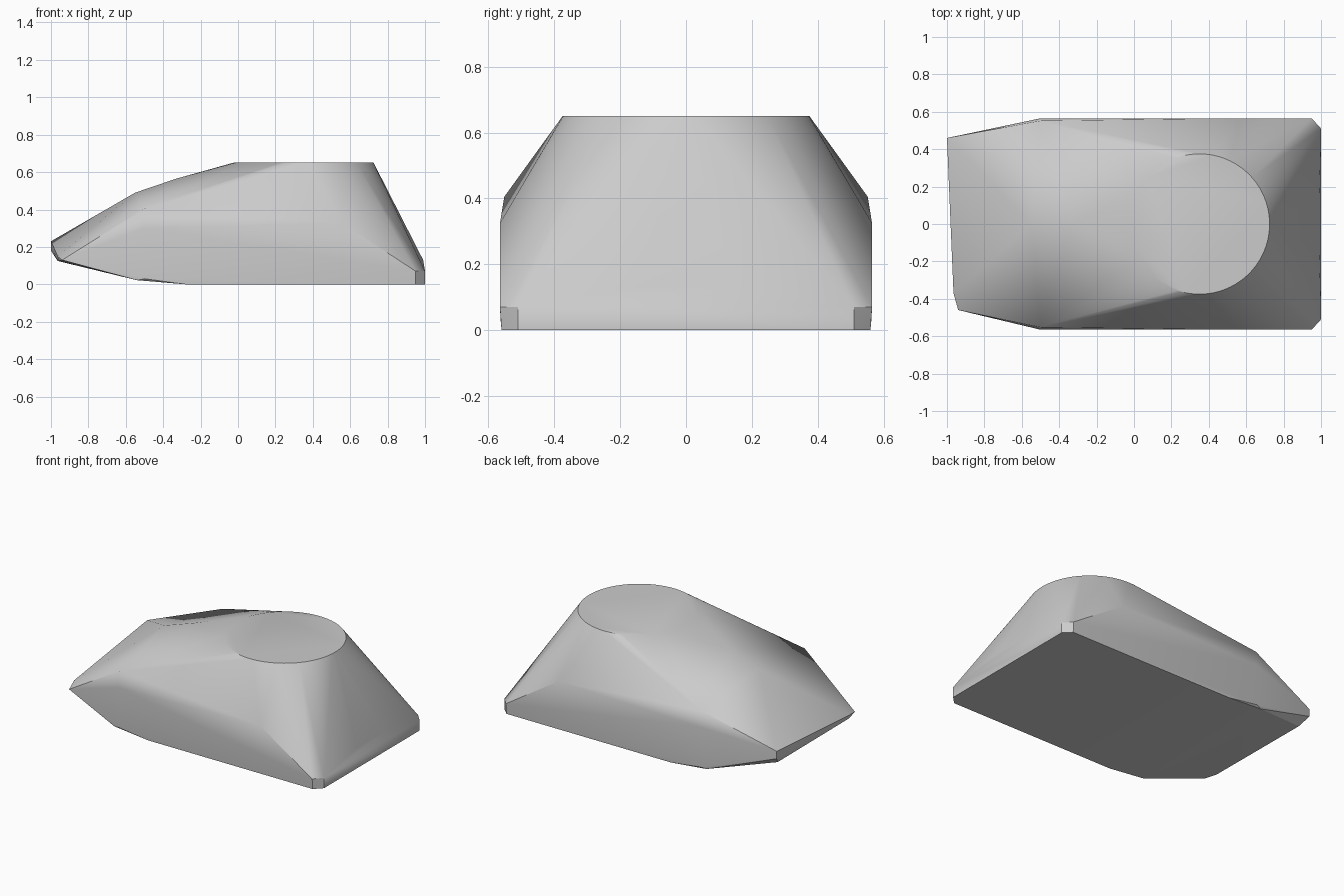
import bpy
import bmesh
import math
from mathutils import Matrix, Vector

if "Cube" in bpy.data.objects:
    bpy.data.objects.remove(bpy.data.objects["Cube"], do_unlink=True)

# Plain grey material
grey = bpy.data.materials.new("plain_grey")
grey.use_nodes = True
colour = (0.6, 0.6, 0.6, 1)
grey.diffuse_color = colour
grey.node_tree.nodes["Principled BSDF"].inputs["Base Color"].default_value = colour

bm = bmesh.new()

# Flat round roof
bmesh.ops.create_circle(bm, segments=96, radius=0.375,
                        matrix=Matrix.Translation((0.35, 0, 0.65)))

# Mirrored corners: shoulders, sides, chamfered tail and flat underside
pairs = [
    (-0.5, 0.552, 0.405), (-0.5, 0.565, 0.30), (0.56, 0.565, 0.325),
    (-0.54, 0.55, 0.022), (-0.28, 0.56, 0), (-0.5, 0.563, 0.03),
    (0.95, 0.565, 0.07), (0.95, 0.56, 0),
    (1, 0.51, 0.07), (1, 0.51, 0), (0.99, 0.15, 0.13),
]
for x, y, z in pairs:
    for side in (-1, 1):
        bm.verts.new((x, side * y, z))

# Ridge along the middle and the skewed nose
for point in [
    (-0.55, 0, 0.49), (-0.33, 0, 0.565),
    (-1, 0.46, 0.23), (-1, 0.46, 0.18), (-0.965, 0.4, 0.125),
    (-0.965, -0.37, 0.15), (-0.96, -0.37, 0.125), (-0.94, -0.46, 0.13),
]:
    bm.verts.new(point)

# Wrap everything in one closed shell
hull = bmesh.ops.convex_hull(bm, input=bm.verts[:])
inner = {g for g in hull["geom_interior"] if isinstance(g, bmesh.types.BMVert)}
bmesh.ops.delete(bm, geom=list(inner), context='VERTS')
bmesh.ops.dissolve_limit(bm, angle_limit=math.radians(0.3),
                         verts=bm.verts[:], edges=bm.edges[:])
bmesh.ops.recalc_face_normals(bm, faces=bm.faces[:])

mesh = bpy.data.meshes.new("body_shell")
bm.to_mesh(mesh)
bm.free()
mesh.materials.append(grey)
body = bpy.data.objects.new("body_shell", mesh)
bpy.context.collection.objects.link(body)

# Smooth shading with crisp edges
bpy.ops.object.select_all(action='DESELECT')
body.select_set(True)
bpy.context.view_layer.objects.active = body
bpy.ops.object.shade_smooth_by_angle(angle=math.radians(30))
